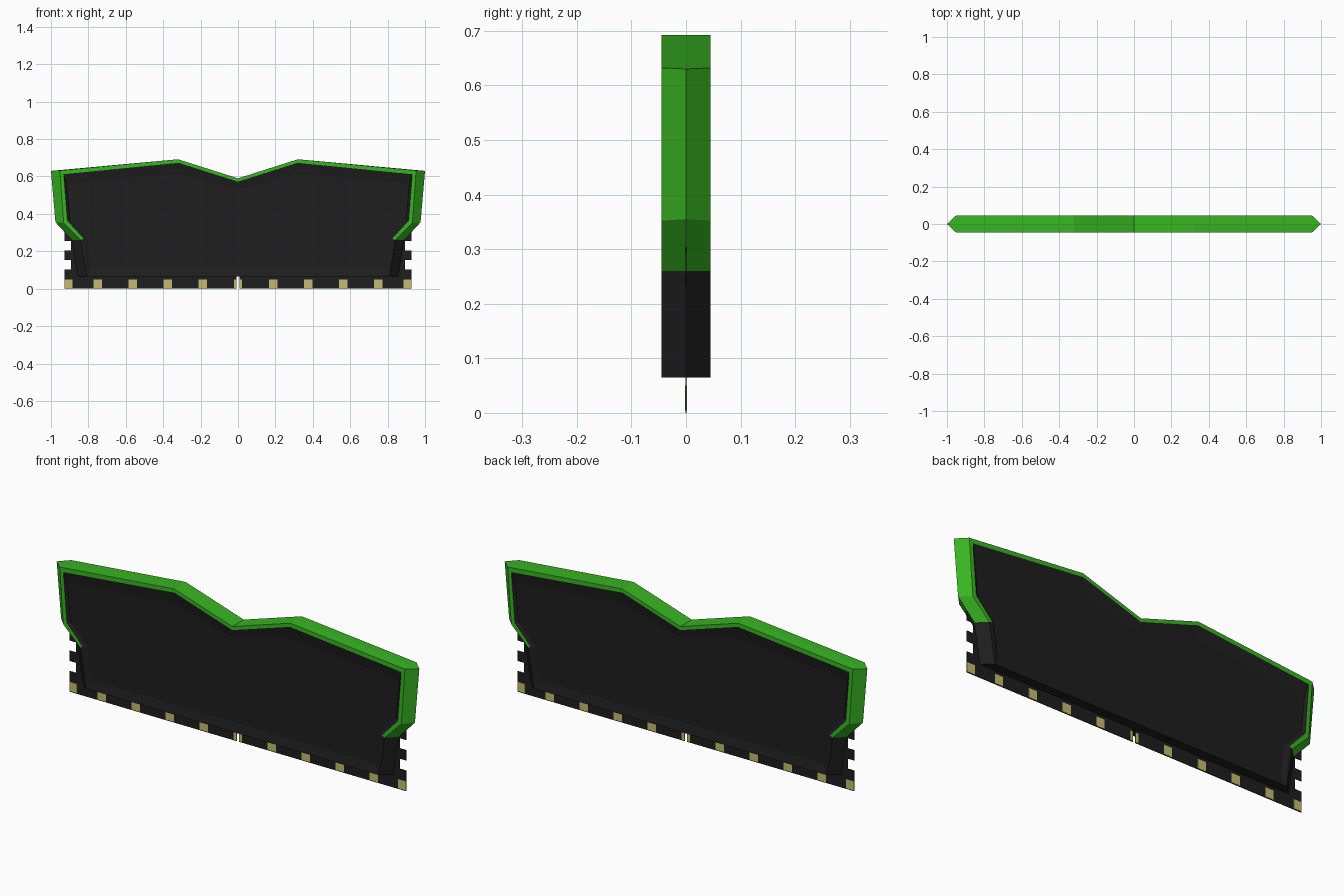
import bpy, bmesh

if "Cube" in bpy.data.objects:
    bpy.data.objects.remove(bpy.data.objects["Cube"])


def material(name, color):
    m = bpy.data.materials.new(name)
    m.diffuse_color = (*color, 1)
    m.use_nodes = True
    m.node_tree.nodes["Principled BSDF"].inputs["Base Color"].default_value = m.diffuse_color
    return m


BLACK = material("matte_black", (0.013, 0.013, 0.013))
GREEN = material("bright_green", (0.04, 0.46, 0.016))
GOLD = material("contact_gold", (0.56, 0.50, 0.16))


def finish(name, bm, mat):
    bmesh.ops.remove_doubles(bm, verts=bm.verts, dist=1e-5)
    bmesh.ops.recalc_face_normals(bm, faces=bm.faces)
    me = bpy.data.meshes.new(name)
    bm.to_mesh(me)
    bm.free()
    me.materials.append(mat)
    ob = bpy.data.objects.new(name, me)
    bpy.context.collection.objects.link(ob)
    return ob


def full_loop(half):
    """Mirror a right-hand half outline (top to bottom) into a closed loop."""
    left = [(-x, z) for x, z in reversed(half) if x > 1e-6]
    return half + left


def strips(bm, a, ya, b, yb, segments):
    """Quads between two matching loops, on the front and on the back."""
    n = len(a)
    for s in (-1, 1):
        for i in segments:
            j = (i + 1) % n
            pts = [(*a[i], ya), (*a[j], ya), (*b[j], yb), (*b[i], yb)]
            bm.faces.new([bm.verts.new((x, s * y, z)) for x, z, y in pts])


# Heat spreader sections: mid ridge, front edge, inner rim edge, recessed panel
HALF_Y, PANEL_Y = 0.045, 0.036
ridge = full_loop([(0, .59), (.32, .692), (1, .63), (.976, .355), (.888, .26), (.857, .065)])
edge = full_loop([(0, .59), (.32, .692), (.952, .632), (.932, .352), (.84, .26), (.81, .065)])
rim = full_loop([(0, .572), (.318, .673), (.932, .612), (.912, .362), (.825, .267), (.802, .067)])
panel = full_loop([(0, .53), (.312, .612), (.917, .563), (.898, .367), (.805, .267), (.785, .11)])
n = len(ridge)
green_segments = [i for i in range(n) if i not in (4, 5, 6)]
black_segments = [4, 5, 6]

# Green trim over the top and upper sides
bm = bmesh.new()
strips(bm, ridge, 0, edge, HALF_Y, green_segments)
strips(bm, edge, HALF_Y, rim, HALF_Y, green_segments)
finish("green_trim", bm, GREEN)

# Black heat spreader: lower sides, bottom, recess slope and panels
bm = bmesh.new()
strips(bm, ridge, 0, edge, HALF_Y, black_segments)
strips(bm, edge, HALF_Y, rim, HALF_Y, black_segments)
strips(bm, rim, HALF_Y, panel, PANEL_Y, range(n))
for s in (-1, 1):
    bm.faces.new([bm.verts.new((x, s * PANEL_Y, z)) for x, z in panel])
finish("heat_spreader", bm, BLACK)


def plate(name, outline, thick, mat):
    bm = bmesh.new()
    f = bm.faces.new([bm.verts.new((x, -thick / 2, z)) for x, z in outline])
    ext = bmesh.ops.extrude_face_region(bm, geom=[f])
    verts = [v for v in ext["geom"] if isinstance(v, bmesh.types.BMVert)]
    bmesh.ops.translate(bm, verts=verts, vec=(0, thick, 0))
    return finish(name, bm, mat)


# Circuit board with side notches and a central key slot
OUT, IN = .928, .893
half = [(.007, .067), (.007, 0), (OUT, 0), (OUT, .103), (IN, .103), (IN, .153), (OUT, .153),
        (OUT, .205), (IN, .205), (IN, .255), (OUT, .255), (OUT, .305), (.8, .305)]
plate("circuit_board", full_loop(half), 0.002, BLACK)

# Gold contacts along the bottom edge, the central one split by the slot
spans = [(.007, .0225), (OUT - .043, OUT)]
spans += [(k * .1875 - .0225, k * .1875 + .0225) for k in range(1, 5)]
for a, b in spans:
    for s in (-1, 1):
        plate("contact", [(s * a, .004), (s * b, .004), (s * b, .05), (s * a, .05)], 0.0045, GOLD)
